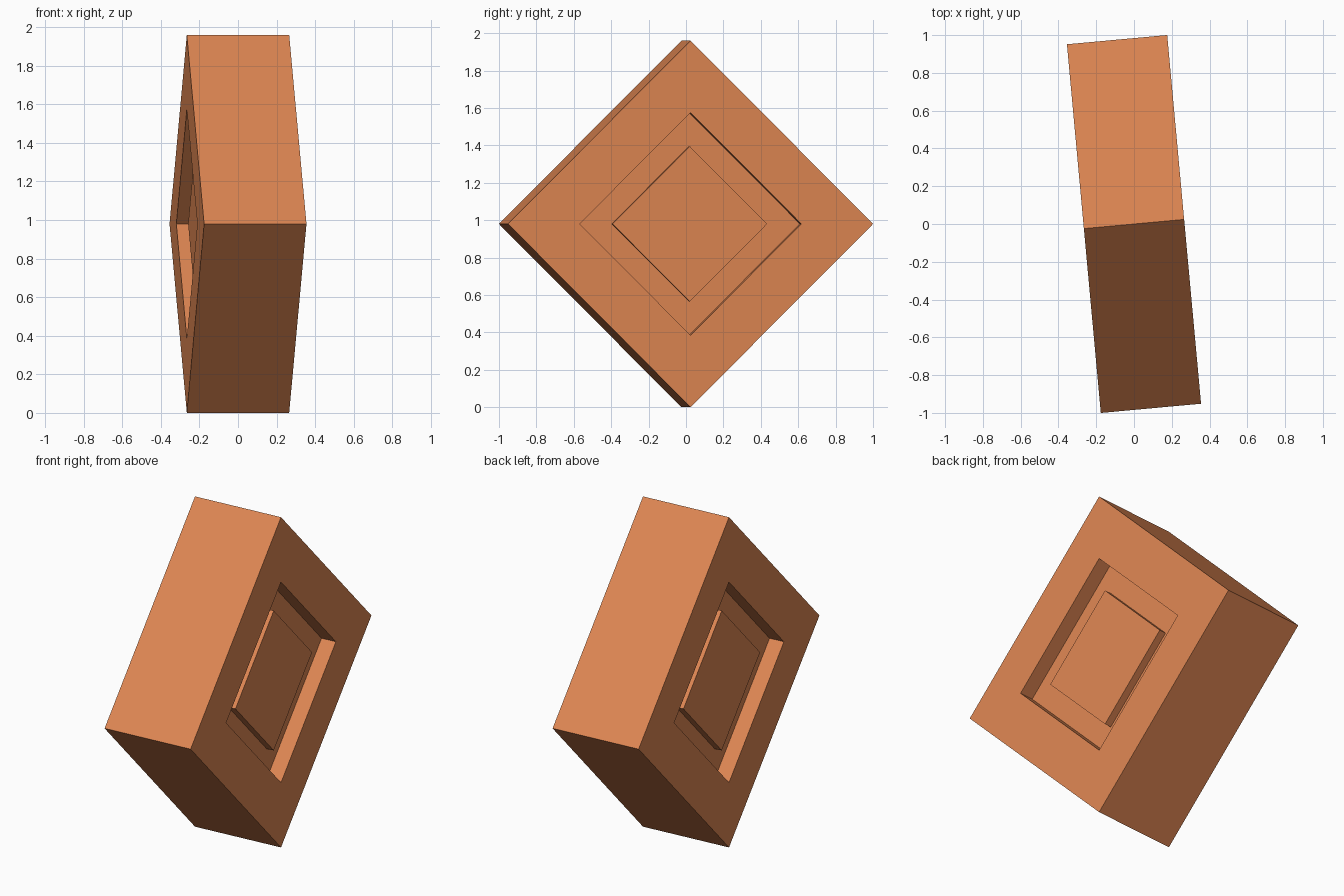
import bpy, bmesh, math
from mathutils import Matrix

old = bpy.data.objects.get("Cube")
if old:
    bpy.data.objects.remove(old, do_unlink=True)

HALF_DIAG = 0.98      # centre to corner of the diamond slab
RECESS_DIAG = 0.595   # centre to corner of the sunken square
PANEL_DIAG = 0.415    # centre to corner of the raised square
THICKNESS = 0.533
RECESS_DEPTH = 0.089
PANEL_HEIGHT = 0.044
TURN = math.radians(5.25)

# Single flat colour
orange = bpy.data.materials.new("warm orange")
colour = (0.72, 0.235, 0.084, 1.0)
orange.diffuse_color = colour
orange.use_nodes = True
orange.node_tree.nodes["Principled BSDF"].inputs["Base Color"].default_value = colour


def inset_and_push(bm, face, margin, offset):
    """Inset a face, then extrude it straight along its normal."""
    bmesh.ops.inset_individual(bm, faces=[face], thickness=margin, use_even_offset=True)
    normal = face.normal.copy()
    face = bmesh.ops.extrude_discrete_faces(bm, faces=[face])["faces"][0]
    bmesh.ops.translate(bm, verts=face.verts, vec=normal * offset)
    bm.normal_update()
    return face


# Square slab
bm = bmesh.new()
side = HALF_DIAG * math.sqrt(2)
bmesh.ops.create_cube(bm, size=1, matrix=Matrix.Diagonal((THICKNESS, side, side, 1)))
bm.normal_update()

# Sunken square with a raised panel on both broad faces
for face in [f for f in bm.faces if abs(f.normal.x) > 0.9]:
    floor = inset_and_push(bm, face, (HALF_DIAG - RECESS_DIAG) / math.sqrt(2), -RECESS_DEPTH)
    inset_and_push(bm, floor, (RECESS_DIAG - PANEL_DIAG) / math.sqrt(2), PANEL_HEIGHT)

# Stand the slab on its corner and turn it slightly
bm.transform(Matrix.Translation((0, 0, HALF_DIAG))
             @ Matrix.Rotation(TURN, 4, 'Z')
             @ Matrix.Rotation(math.radians(45), 4, 'X'))
mesh = bpy.data.meshes.new("diamond_block")
bm.to_mesh(mesh)
bm.free()
mesh.materials.append(orange)
block = bpy.data.objects.new("diamond_block", mesh)
bpy.context.collection.objects.link(block)
